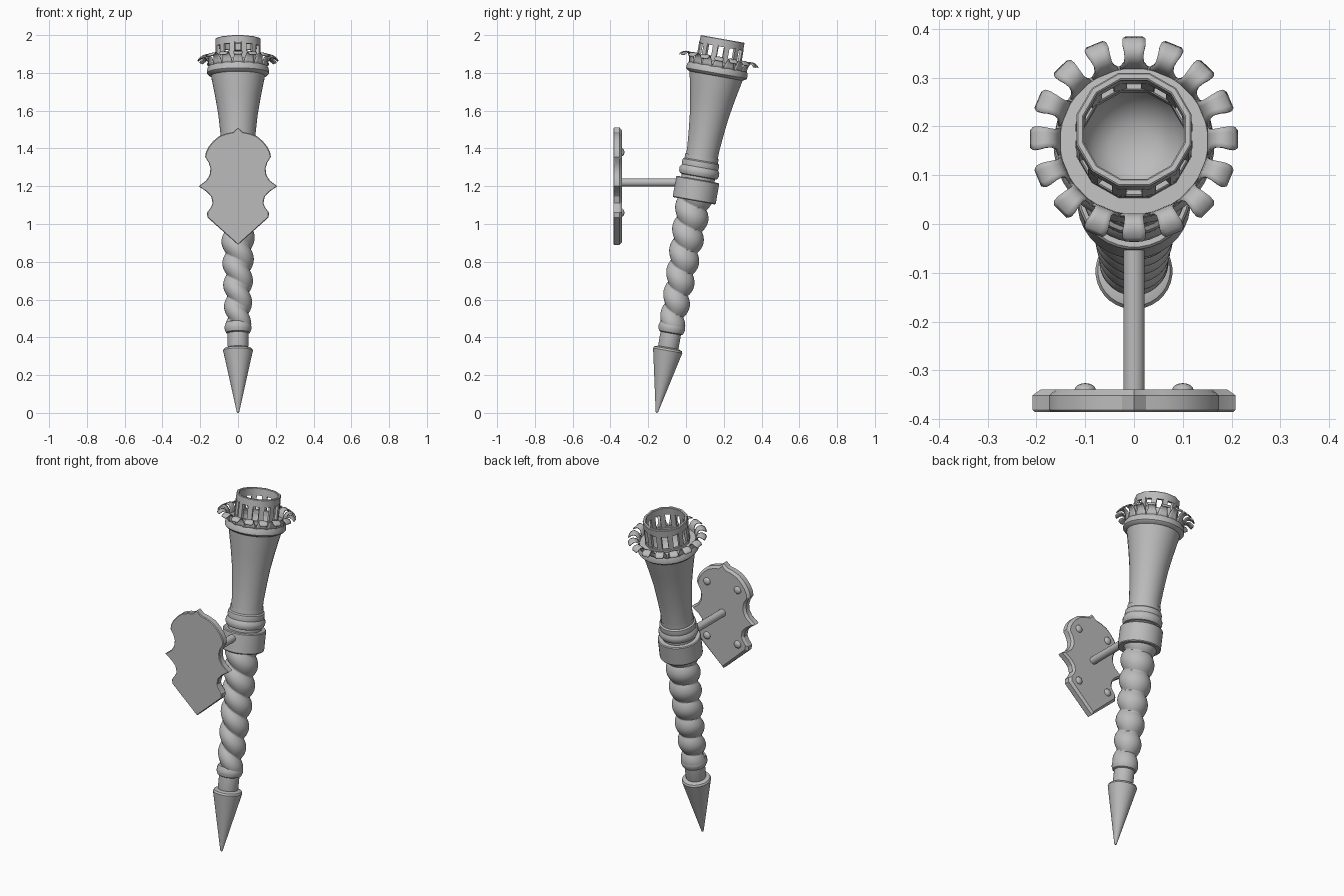
import bpy, bmesh, math
from math import sin, cos, pi, tau
from mathutils import Matrix, Vector

if "Cube" in bpy.data.objects:
    bpy.data.objects.remove(bpy.data.objects["Cube"])

GREY = (0.5, 0.5, 0.5, 1)
metal = bpy.data.materials.new("grey_metal")
metal.use_nodes = True
metal.diffuse_color = GREY
metal.node_tree.nodes["Principled BSDF"].inputs["Base Color"].default_value = GREY

# The torch leans back from its tip
TILT = Matrix.Translation((0, -0.155, 0)) @ Matrix.Rotation(math.radians(-10), 4, 'X')


def finish(name, bm, matrix=Matrix(), angle=35):
    bmesh.ops.recalc_face_normals(bm, faces=bm.faces)
    mesh = bpy.data.meshes.new(name)
    bm.to_mesh(mesh)
    bm.free()
    mesh.materials.append(metal)
    mesh.transform(matrix)
    obj = bpy.data.objects.new(name, mesh)
    bpy.context.collection.objects.link(obj)
    bpy.ops.object.select_all(action='DESELECT')
    obj.select_set(True)
    bpy.context.view_layer.objects.active = obj
    bpy.ops.object.shade_smooth_by_angle(angle=math.radians(angle))
    return obj


def skin(bm, rows, wrap=True):
    """Join rows of points into a sheet of quads."""
    rows = [[bm.verts.new(p) for p in row] for row in rows]
    n = len(rows[0])
    for a, b in zip(rows, rows[1:]):
        for i in range(n if wrap else n - 1):
            j = (i + 1) % n
            bm.faces.new((a[i], a[j], b[j], b[i]))
    return rows


def lathe(name, profile, segs=32, angle=35, loop=False):
    """Turn (radius, height) points around the torch axis."""
    bm = bmesh.new()
    if loop:
        profile = profile + profile[:1]
    turn = [tau * (i + 0.5) / segs for i in range(segs)]
    skin(bm, [[(r * sin(a), -r * cos(a), t) for a in turn] for r, t in profile])
    bmesh.ops.remove_doubles(bm, verts=bm.verts, dist=0.0001)
    return finish(name, bm, TILT, angle)


# Pointed foot and lower shaft
lathe("foot_spike", [(0, 0), (0.006, 0.003), (0.079, 0.335), (0.074, 0.345), (0.055, 0.352), (0, 0.352)])
lathe("lower_shaft", [(0.05, 0.34), (0.055, 0.36), (0.055, 0.44)])
lathe("lower_ring", [(0.05, 0.425), (0.064, 0.432), (0.071, 0.45), (0.071, 0.465),
                     (0.064, 0.485), (0.05, 0.49)])

# Twisted handle: a rope ridge that drops across the front
PITCH, LOW, HIGH, SEGS, ROWS = 0.116, 0.47, 1.17, 48, 132
rows = []
for k in range(ROWS + 1):
    f = k / ROWS
    t = LOW + (HIGH - LOW) * f
    row = []
    for i in range(SEGS):
        a = tau * i / SEGS - pi
        drop = (a + sin(a)) / tau
        r = 0.07 + 0.027 * f - 0.022 * (1 - abs(sin(pi * (t / PITCH + drop))) ** 0.8)
        row.append((r * sin(a), -r * cos(a), t))
    rows.append(row)
bm = bmesh.new()
skin(bm, rows)
finish("twisted_handle", bm, TILT, 60)

# Bracket collar, neck rings and flared cup
lathe("bracket_collar", [(0.085, 1.14), (0.112, 1.14), (0.116, 1.145), (0.116, 1.25),
                         (0.112, 1.255), (0.085, 1.255)])
lathe("neck", [(0.09, 1.24), (0.09, 1.38)])
lathe("neck_ring", [(0.085, 1.268), (0.1, 1.273), (0.107, 1.287), (0.107, 1.305),
                    (0.098, 1.32), (0.1, 1.335), (0.098, 1.35), (0.085, 1.36)])
lathe("flared_cup", [(0.085, 1.35), (0.086, 1.42), (0.093, 1.5), (0.104, 1.6),
                     (0.121, 1.7), (0.141, 1.8), (0.146, 1.83)])
lathe("cup_rim", [(0.14, 1.81), (0.158, 1.818), (0.165, 1.826), (0.163, 1.85), (0.152, 1.868),
                  (0.112, 1.87), (0.105, 1.84), (0.085, 1.8), (0.05, 1.775), (0, 1.768)], 32)

# Ring of outward-curling leaves
LEAF = [(0.152, 1.85, 0.03), (0.154, 1.875, 0.027), (0.158, 1.893, 0.021), (0.167, 1.906, 0.019),
        (0.181, 1.912, 0.021), (0.195, 1.908, 0.024), (0.205, 1.9, 0.024), (0.211, 1.892, 0.018)]
bm = bmesh.new()
for i in range(16):
    spin = Matrix.Rotation(tau * i / 16, 3, 'Z')
    skin(bm, [[spin @ Vector((w * s, r, t)) for s in (-1, -0.5, 0, 0.5, 1)] for r, t, w in LEAF], False)
leaves = finish("leaf_ring", bm, TILT, 50)
thick = leaves.modifiers.new("thickness", 'SOLIDIFY')
thick.thickness = 0.006
thick.offset = 0

# Pierced crown: two hoops joined by posts
for name, low, high in (("crown_base", 1.86, 1.89), ("crown_hoop", 1.968, 2.01)):
    lathe(name, [(0.106, low), (0.122, low), (0.122, high - 0.003), (0.119, high),
                 (0.109, high), (0.106, high - 0.003)], 12, 32, True)
bm = bmesh.new()
for i in range(12):
    place = (Matrix.Rotation(tau * (i + 0.5) / 12, 4, 'Z')
             @ Matrix.Translation((0, 0.113, 1.93)) @ Matrix.Diagonal((0.028, 0.014, 0.09, 1)))
    bmesh.ops.create_cube(bm, size=1, matrix=place)
finish("crown_posts", bm, TILT)

# Wall shield: mirrored outline with a chamfered back edge
HALF = [(0, 1.51), (0.025, 1.487), (0.06, 1.48), (0.1, 1.465), (0.13, 1.44), (0.155, 1.41),
        (0.17, 1.38), (0.174, 1.355), (0.155, 1.325), (0.146, 1.295), (0.15, 1.26),
        (0.168, 1.23), (0.208, 1.2), (0.165, 1.17), (0.142, 1.145), (0.134, 1.11),
        (0.145, 1.085), (0.164, 1.06), (0.162, 1.035), (0, 0.89)]
outline = HALF + [(-x, z) for x, z in HALF[-2:0:-1]]


def inset(x, z, d):
    """Shrink an outline point towards the shield centre."""
    return x * (1 - d / 0.17), 1.2 + (z - 1.2) * (1 - d / 0.3)


bm = bmesh.new()
layers = []
for y, d in ((-0.385, 0.004), (-0.381, 0), (-0.351, 0), (-0.339, 0.014)):
    layers.append([(x, y, z) for x, z in (inset(px, pz, d) for px, pz in outline)])
rings = skin(bm, layers)
bm.faces.new(rings[0])
bm.faces.new(rings[-1])
finish("wall_shield", bm, angle=25)

# Shield rivets
bm = bmesh.new()
for x in (-0.1, 0.1):
    for z in (1.06, 1.38):
        bmesh.ops.create_uvsphere(bm, u_segments=16, v_segments=8, radius=1,
                                  matrix=Matrix.Translation((x, -0.34, z)) @ Matrix.Diagonal((0.022, 0.014, 0.022, 1)))
finish("shield_rivets", bm)

# Bracket arm from shield to collar
bm = bmesh.new()
bmesh.ops.create_cone(bm, cap_ends=True, segments=24, radius1=0.022, radius2=0.022, depth=0.34,
                      matrix=Matrix.Translation((0, -0.185, 1.22)) @ Matrix.Rotation(pi / 2, 4, 'X'))
finish("bracket_arm", bm)
